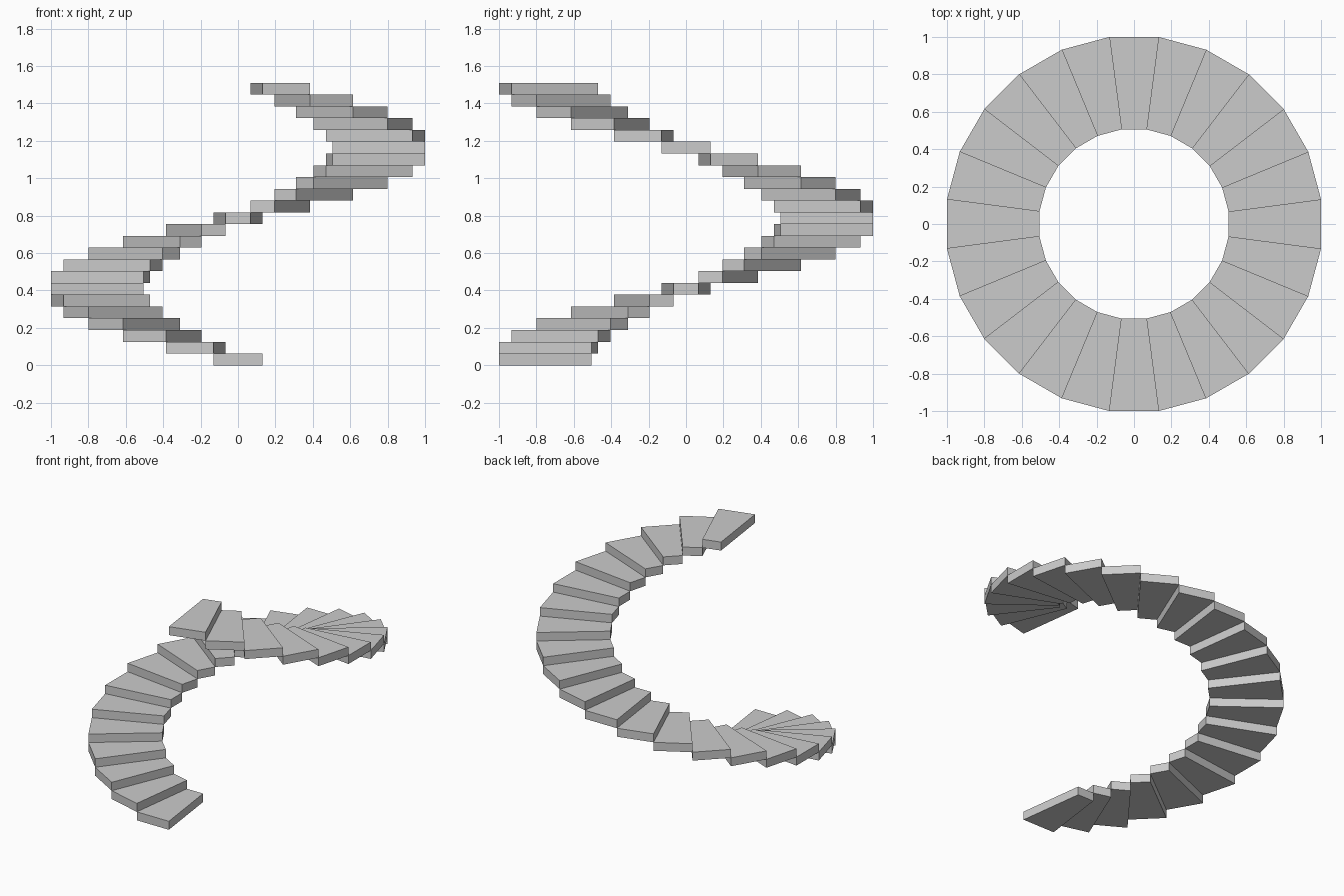
import bpy
from math import cos, sin, pi

if "Cube" in bpy.data.objects:
    bpy.data.objects.remove(bpy.data.objects["Cube"])

STEPS = 24
HEIGHT = 1.51
RISE = HEIGHT / STEPS
HALF = pi / STEPS
OUTER = 1 / cos(HALF)
INNER = 0.51

# One wedge-shaped tread at the front of the ring, shared by every step
plan = [(INNER, -HALF), (OUTER, -HALF), (OUTER, HALF), (INNER, HALF)]
verts = [(r * sin(-a), -r * cos(a), z) for z in (0, RISE) for r, a in plan]
faces = [(0, 1, 2, 3), (7, 6, 5, 4)]
faces += [(i, i + 4, (i + 1) % 4 + 4, (i + 1) % 4) for i in range(4)]
mesh = bpy.data.meshes.new("step")
mesh.from_pydata(verts, [], faces)

# Make the normals point outwards
import bmesh
bm = bmesh.new()
bm.from_mesh(mesh)
bmesh.ops.recalc_face_normals(bm, faces=bm.faces)
bm.to_mesh(mesh)
bm.free()

# Spiral of steps climbing clockwise as seen from above
for i in range(STEPS):
    step = bpy.data.objects.new(f"step_{i + 1:02d}", mesh)
    step.location.z = i * RISE
    step.rotation_euler.z = -2 * HALF * i
    bpy.context.collection.objects.link(step)
